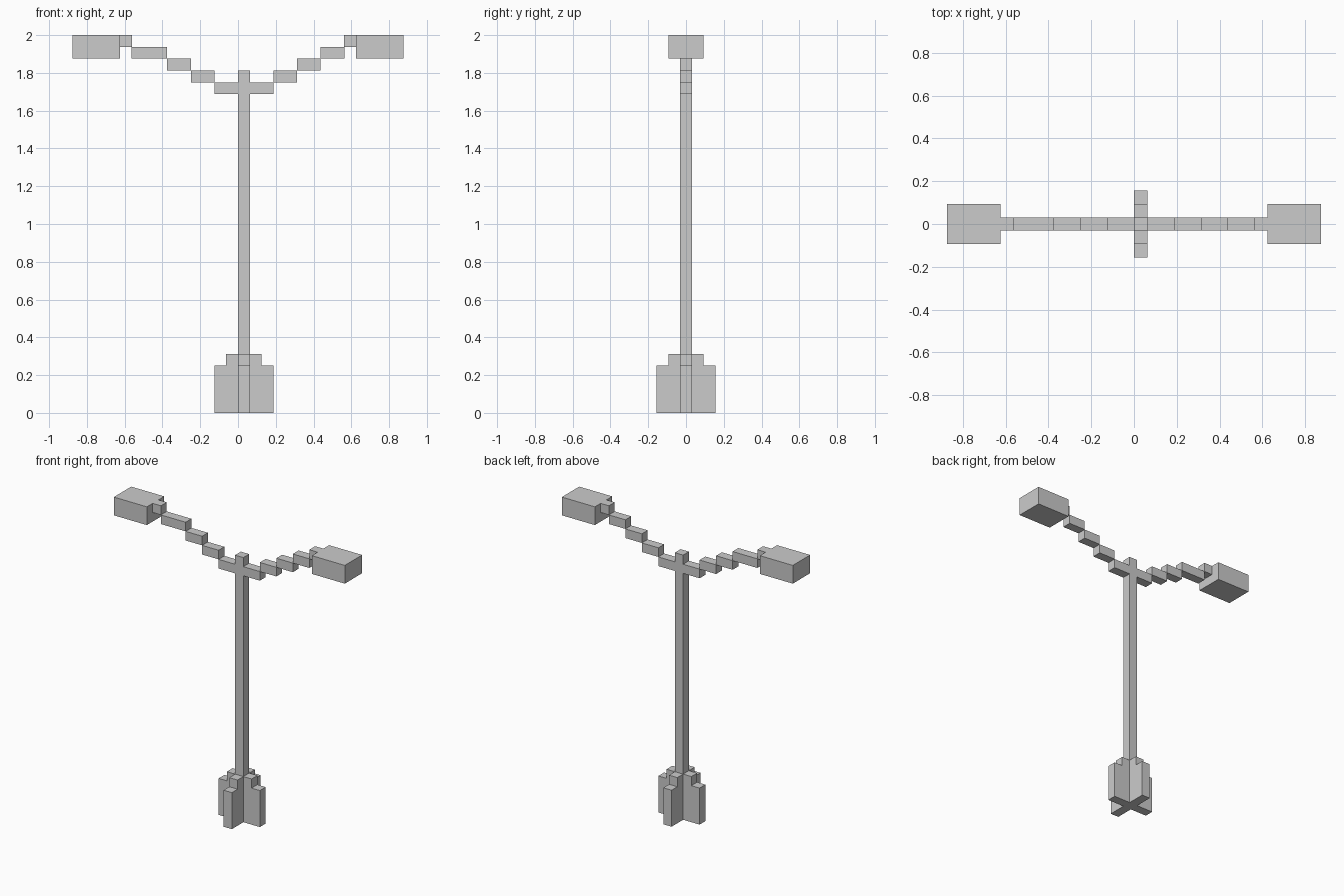
import bpy, bmesh
from mathutils import Vector

if "Cube" in bpy.data.objects:
    bpy.data.objects.remove(bpy.data.objects["Cube"])

V = 1 / 16  # block size


def block(x0, x1, y0, y1, z0, z1):
    """Cells of a block, inclusive ranges; row y=0 straddles the centre."""
    return {(x, y, z) for x in range(x0, x1 + 1)
            for y in range(y0, y1 + 1) for z in range(z0, z1 + 1)}


def arm(side, steps):
    """Staircase arm: each step is (first, last, level) counted outward."""
    cells = set()
    for a, b, z in steps:
        cells |= block(min(side * a, side * b), max(side * a, side * b), 0, 0, z, z)
    return cells


# Stepped cross-shaped foot
foot = set()
for r, top in ((1, 4), (2, 3)):
    foot |= block(-r, r, 0, 0, 0, top) | block(0, 0, -r, r, 0, top)
post = block(0, 0, 0, 0, 0, 28)

# Arms and lamp heads
inner = [(1, 2, 27), (3, 4, 28), (5, 6, 29)]
parts = {
    "post": post,
    "foot": foot - post,
    "left_arm": arm(-1, inner + [(7, 9, 30), (10, 10, 31)]),
    "right_arm": arm(1, inner + [(7, 8, 30), (9, 9, 31)]),
    "left_lamp_head": block(-14, -11, -1, 1, 30, 31),
    "right_lamp_head": block(10, 13, -1, 1, 30, 31),
}
solid = set().union(*parts.values())


def build(name, cells):
    """Skin the exposed sides of the cells, then merge flat faces."""
    bm = bmesh.new()
    for c in cells:
        for axis in range(3):
            for s in (0, 1):
                n = list(c)
                n[axis] += 1 if s else -1
                if tuple(n) in solid:
                    continue
                u, w = (axis + 1) % 3, (axis + 2) % 3
                corners = []
                for du, dw in ((0, 0), (1, 0), (1, 1), (0, 1)):
                    p = Vector(c)
                    p[axis] += s
                    p[u] += du
                    p[w] += dw
                    p.y -= 0.5
                    corners.append(bm.verts.new(p * V))
                bm.faces.new(corners if s else corners[::-1])
    bmesh.ops.remove_doubles(bm, verts=bm.verts[:], dist=1e-4)
    bmesh.ops.dissolve_limit(bm, angle_limit=0.01, verts=bm.verts[:], edges=bm.edges[:])
    me = bpy.data.meshes.new(name)
    bm.to_mesh(me)
    bm.free()
    bpy.context.collection.objects.link(bpy.data.objects.new(name, me))


for name, cells in parts.items():
    build(name, cells)
